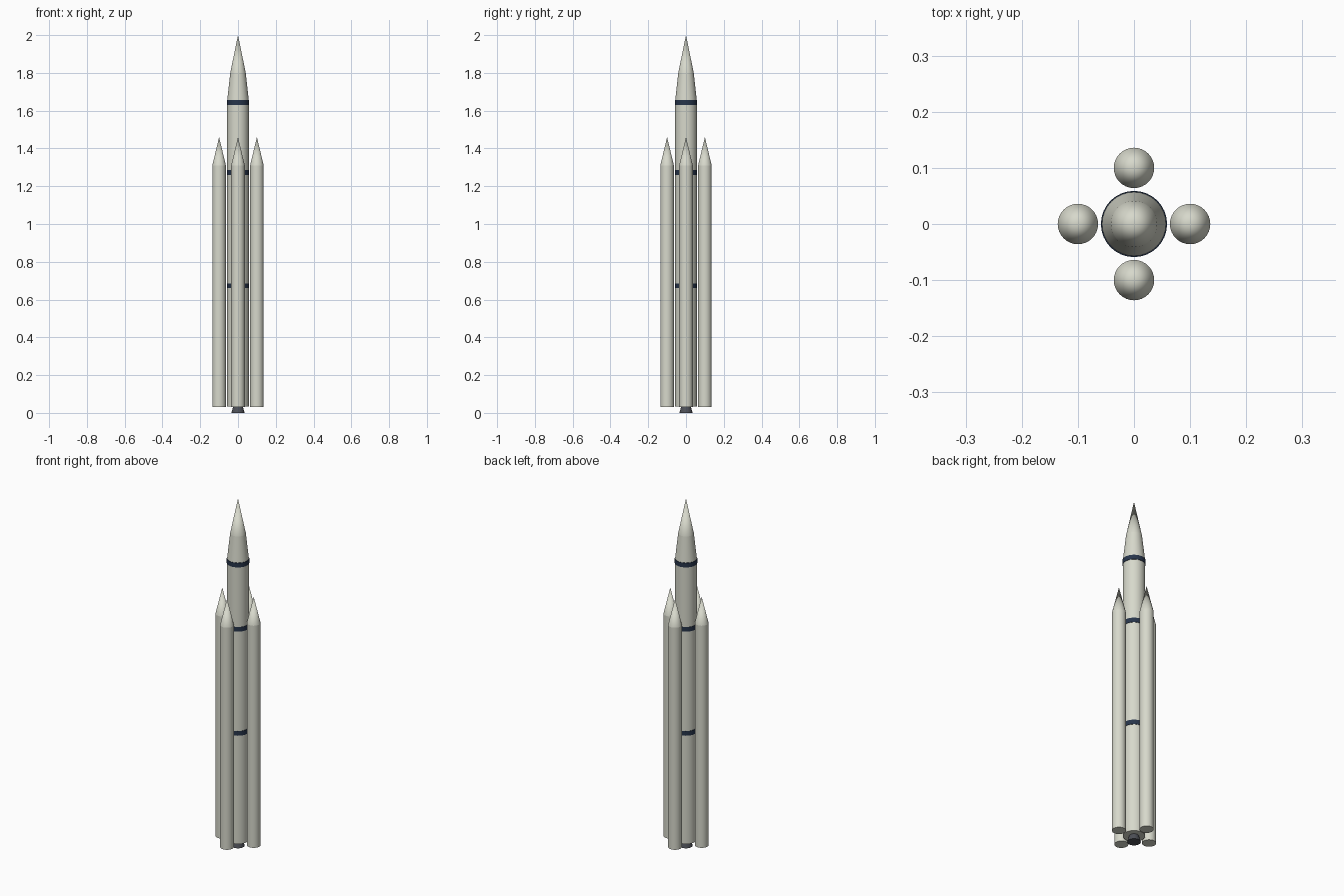
import bpy, bmesh, math

if "Cube" in bpy.data.objects:
    bpy.data.objects.remove(bpy.data.objects["Cube"])

SIDES = 32


def material(name, rgb):
    m = bpy.data.materials.new(name)
    m.diffuse_color = (*rgb, 1)
    m.use_nodes = True
    m.node_tree.nodes["Principled BSDF"].inputs["Base Color"].default_value = m.diffuse_color
    return m


hull_grey = material("hull_grey", (0.68, 0.69, 0.60))
band_navy = material("band_navy", (0.02, 0.035, 0.07))
nozzle_dark = material("nozzle_dark", (0.075, 0.08, 0.095))


def lathe(name, profile, mat, x=0, y=0):
    """Solid of revolution from (radius, z) points; radius 0 makes a tip."""
    bm = bmesh.new()
    rings = []
    for r, z in profile:
        if r == 0:
            rings.append([bm.verts.new((0, 0, z))])
        else:
            rings.append([bm.verts.new((r * math.cos(2 * math.pi * i / SIDES),
                                        r * math.sin(2 * math.pi * i / SIDES), z))
                          for i in range(SIDES)])
    for a, b in zip(rings, rings[1:]):
        for i in range(SIDES):
            j = (i + 1) % SIDES
            if len(b) == 1:
                bm.faces.new((a[i], a[j], b[0]))
            else:
                bm.faces.new((a[i], a[j], b[j], b[i]))
    bm.faces.new(rings[0][::-1])
    if len(rings[-1]) > 1:
        bm.faces.new(rings[-1])
    bmesh.ops.recalc_face_normals(bm, faces=bm.faces)
    me = bpy.data.meshes.new(name)
    bm.to_mesh(me)
    bm.free()
    me.materials.append(mat)
    ob = bpy.data.objects.new(name, me)
    ob.location = (x, y, 0)
    bpy.context.collection.objects.link(ob)
    bpy.ops.object.select_all(action='DESELECT')
    ob.select_set(True)
    bpy.context.view_layer.objects.active = ob
    bpy.ops.object.shade_smooth_by_angle(angle=math.radians(30))
    return ob


# Central stage and two-step nose
lathe("core_body", [(0.057, 0.035), (0.057, 1.655)], hull_grey)
lathe("nose_lower", [(0.057, 1.655), (0.041, 1.80)], hull_grey)
lathe("nose_tip", [(0.041, 1.80), (0, 2.0)], hull_grey)

# Dark bands round the core
for i, z in enumerate((0.66, 1.26, 1.63)):
    lathe(f"band_{i + 1}", [(0.059, z), (0.059, z + 0.026)], band_navy)

# Engine nozzle
lathe("nozzle", [(0.035, 0), (0.022, 0.045)], nozzle_dark)

# Four strap-on boosters with conical caps
for i in range(4):
    a = i * math.pi / 2
    x, y = 0.1 * math.cos(a), 0.1 * math.sin(a)
    lathe(f"booster_{i + 1}", [(0.036, 0.03), (0.036, 1.31)], hull_grey, x, y)
    lathe(f"booster_cap_{i + 1}", [(0.036, 1.31), (0, 1.46)], hull_grey, x, y)
